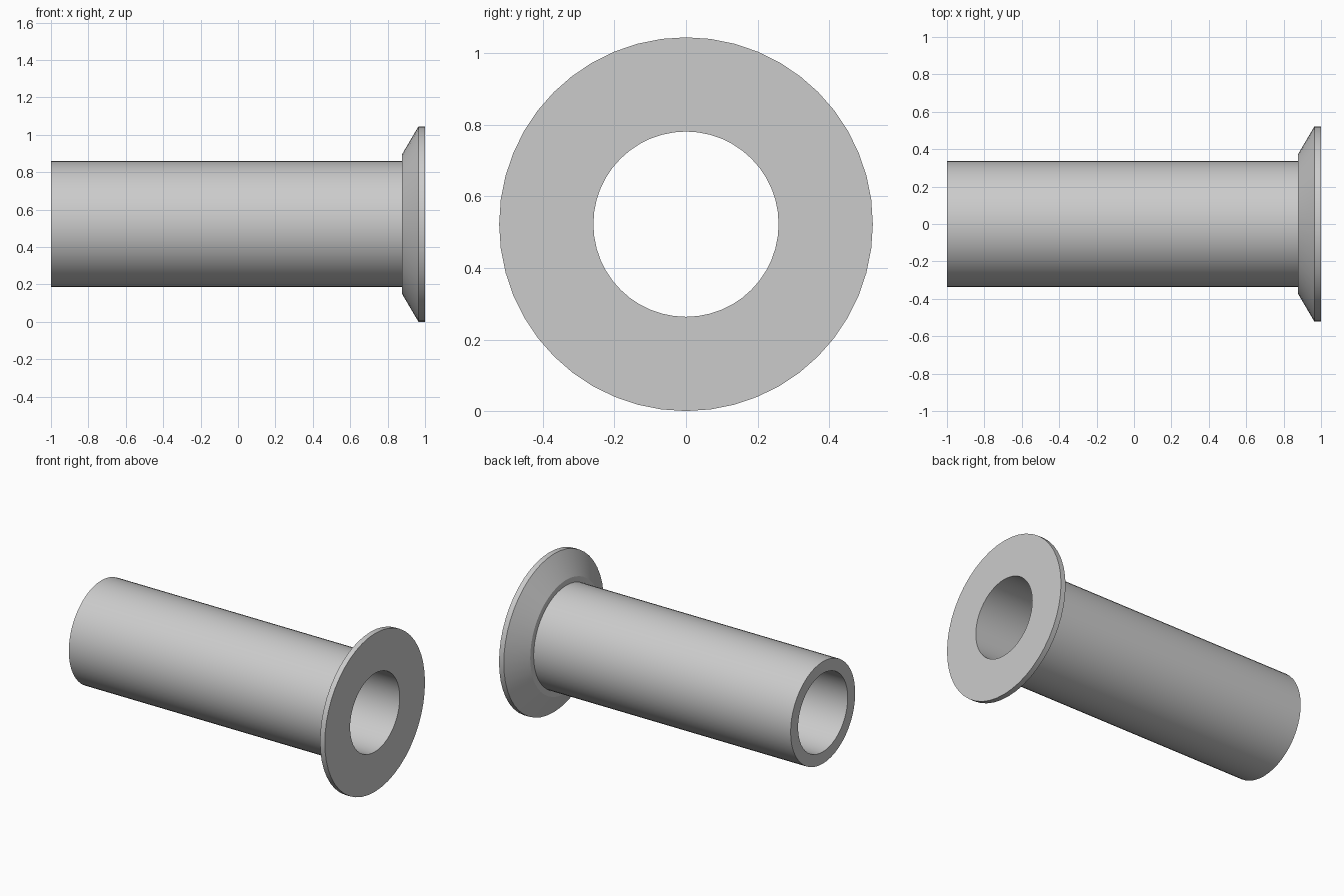
import bpy, bmesh, math
from mathutils import Vector

cube = bpy.data.objects.get("Cube")
if cube:
    bpy.data.objects.remove(cube, do_unlink=True)

SEGMENTS = 48
FLANGE_R, COLLAR_R, TUBE_R, BORE_R = 0.5225, 0.373, 0.337, 0.259

# Plain grey metal
grey = bpy.data.materials.new("grey metal")
grey.use_nodes = True
colour = (0.6, 0.6, 0.6, 1)
grey.diffuse_color = colour
grey.node_tree.nodes["Principled BSDF"].inputs["Base Color"].default_value = colour

# Closed section (x, radius): bore, tube wall, collar step, cone and rim
section = [(-1, BORE_R), (-1, TUBE_R), (0.877, TUBE_R), (0.877, COLLAR_R),
           (0.965, FLANGE_R), (1, FLANGE_R), (1, BORE_R)]

# Revolve the section around the bore axis
bm = bmesh.new()
verts = [bm.verts.new((x, 0, r)) for x, r in section]
edges = [bm.edges.new((a, b)) for a, b in zip(verts, verts[1:] + verts[:1])]
bmesh.ops.spin(bm, geom=verts + edges, cent=(0, 0, 0), axis=(1, 0, 0),
               angle=math.tau, steps=SEGMENTS, use_merge=False)
bmesh.ops.remove_doubles(bm, verts=bm.verts, dist=0.0001)
bmesh.ops.recalc_face_normals(bm, faces=bm.faces)
bmesh.ops.translate(bm, verts=bm.verts, vec=Vector((0, 0, FLANGE_R)))

mesh = bpy.data.meshes.new("flanged_sleeve")
bm.to_mesh(mesh)
bm.free()
mesh.materials.append(grey)
sleeve = bpy.data.objects.new("flanged_sleeve", mesh)
bpy.context.collection.objects.link(sleeve)

# Smooth round walls, crisp rims
bpy.ops.object.select_all(action="DESELECT")
sleeve.select_set(True)
bpy.context.view_layer.objects.active = sleeve
bpy.ops.object.shade_smooth_by_angle(angle=math.radians(30))
